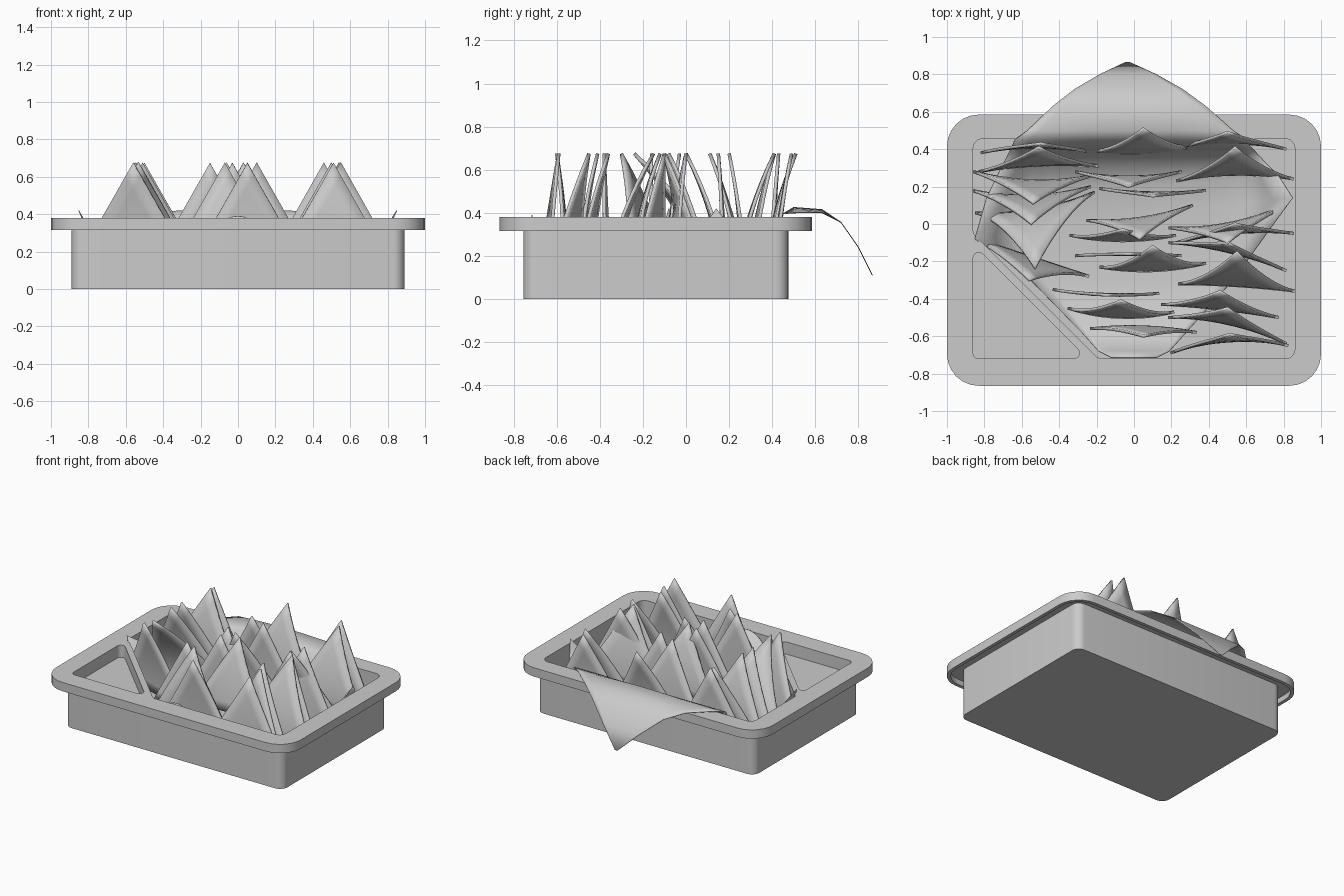
import bpy, bmesh, math
from mathutils import Vector

old = bpy.data.objects.get("Cube")
if old:
    bpy.data.objects.remove(old, do_unlink=True)

grey = bpy.data.materials.new("plain grey")
grey.use_nodes = True
grey.diffuse_color = (0.6, 0.6, 0.6, 1)
grey.node_tree.nodes["Principled BSDF"].inputs["Base Color"].default_value = (0.6, 0.6, 0.6, 1)


def finish(name, bm):
    """Turn a bmesh into a named object in the grey material."""
    bmesh.ops.recalc_face_normals(bm, faces=bm.faces[:])
    mesh = bpy.data.meshes.new(name)
    bm.to_mesh(mesh)
    bm.free()
    mesh.materials.append(grey)
    obj = bpy.data.objects.new(name, mesh)
    bpy.context.collection.objects.link(obj)
    return obj


def shade(obj, angle):
    bpy.ops.object.select_all(action="DESELECT")
    obj.select_set(True)
    bpy.context.view_layer.objects.active = obj
    bpy.ops.object.shade_smooth_by_angle(angle=math.radians(angle))


def thicken(obj, thickness):
    solid = obj.modifiers.new("thickness", "SOLIDIFY")
    solid.thickness, solid.offset = thickness, 0


def rounded(corners, radius, steps=6):
    """Outline of a convex polygon with circular corners."""
    pts = []
    for i, c in enumerate(corners):
        p = Vector((*c, 0))
        a = (Vector((*corners[i - 1], 0)) - p).normalized()
        b = (Vector((*corners[(i + 1) % len(corners)], 0)) - p).normalized()
        half = a.angle(b) / 2
        mid = p + (a + b).normalized() * radius / math.sin(half)
        reach = radius / math.tan(half)
        start = (p + a * reach - mid).normalized()
        end = (p + b * reach - mid).normalized()
        pts += [mid + start.slerp(end, k / steps).normalized() * radius
                for k in range(steps + 1)]
    return pts


def loft(name, sections):
    """Closed solid through (outline, height) sections."""
    bm = bmesh.new()
    loops = [[bm.verts.new((p.x, p.y, z)) for p in outline] for outline, z in sections]
    for low, high in zip(loops, loops[1:]):
        for i in range(len(low)):
            bm.faces.new((low[i - 1], low[i], high[i], high[i - 1]))
    bm.faces.new(loops[0][::-1])
    bm.faces.new(loops[-1])
    return finish(name, bm)


def box(hx, y0, y1, radius):
    return rounded([(-hx, y0), (hx, y0), (hx, y1), (-hx, y1)], radius)


# Tray: straight body, overhanging rim with a hollow underside
TOP = 0.38
body = box(0.89, -0.755, 0.475, 0.06)
lip_in = box(0.975, -0.84, 0.56, 0.145)
lip_out = box(1.0, -0.865, 0.585, 0.17)
tray = loft("tray", [(body, 0), (body, 0.355), (lip_in, 0.355),
                     (lip_in, 0.315), (lip_out, 0.315), (lip_out, TOP)])

# Cavities: large five-sided bowl and small corner compartment
bowl = rounded([(-0.19, -0.72), (0.86, -0.72), (0.86, 0.455),
                (-0.86, 0.455), (-0.86, -0.05)], 0.05)
corner = rounded([(-0.86, -0.72), (-0.25, -0.72), (-0.86, -0.11)], 0.03)
for outline, floor in ((bowl, 0.04), (corner, 0.29)):
    cutter = loft("cavity_cutter", [(outline, floor), (outline, 0.5)])
    cutter.hide_render = True
    cut = tray.modifiers.new("cavity", "BOOLEAN")
    cut.operation, cut.solver, cut.object = "DIFFERENCE", "EXACT", cutter
    bpy.context.view_layer.objects.active = tray
    bpy.ops.object.modifier_apply(modifier=cut.name)
    bpy.data.objects.remove(cutter, do_unlink=True)
shade(tray, 30)

# Liner: cloth sheet lying in the bowl and hanging over the back rim
# each row is (y, z, half width)
rows = [(-0.715, 0.39, 0.12), (-0.68, 0.2, 0.19), (-0.58, 0.1, 0.28),
        (-0.3, 0.06, 0.54), (-0.1, 0.06, 0.72), (0.03, 0.06, 0.85),
        (0.2, 0.07, 0.78), (0.32, 0.11, 0.7), (0.41, 0.28, 0.64),
        (0.45, 0.395, 0.62), (0.5, 0.425, 0.55), (0.63, 0.415, 0.41),
        (0.72, 0.355, 0.29), (0.8, 0.24, 0.15), (0.865, 0.11, 0.01)]
bm = bmesh.new()
COLS = 16
previous = None
for y, z, half in rows:
    line = []
    for i in range(COLS + 1):
        x = half * (2 * i / COLS - 1)
        skew = 0.13 * x * max(0, 1 - abs(y - 0.03) / 0.4)
        climb = max(0, (abs(x) - 0.58) / 0.27) ** 2 * 0.36 if y < 0.4 else 0
        droop = 0.03 * (x / 0.6) ** 2 if 0.46 < y < 0.7 else 0
        if y < -0.7:
            droop = 0.06 * (x / half) ** 2
        line.append(bm.verts.new((x - 0.04 * max(0, y), y + skew, z + climb - droop)))
    if previous:
        for i in range(COLS):
            bm.faces.new((previous[i], previous[i + 1], line[i + 1], line[i]))
    previous = line
liner = finish("cloth_liner", bm)
shade(liner, 80)
thicken(liner, 0.004)


def chip(name, half, y_left, y_right, xa, ya, bulge):
    """Curved equilateral chip standing on one edge, tip just under 0.7 high."""
    n, height = 8, half * 1.76
    base = 0.675 - height
    bm = bmesh.new()
    y_mid = (y_left + y_right) / 2
    lean = ya - y_mid
    grid = []
    for r in range(n + 1):
        v = r / n
        row = []
        for i in range(n - r + 1):
            s = (2 * i - (n - r)) / n
            y = y_mid + s * (y_right - y_left) / 2 + lean * v ** 1.7
            y += bulge * (1 - s * s) * (1 - v)
            row.append(bm.verts.new((xa + half * s, y, base + height * v)))
        grid.append(row)
    for low, high in zip(grid, grid[1:]):
        for i in range(len(high)):
            bm.faces.new((low[i], low[i + 1], high[i]))
            if i:
                bm.faces.new((low[i], high[i], high[i - 1]))
    obj = finish(name, bm)
    shade(obj, 60)
    thicken(obj, 0.016)


# Chips in three columns: (left y, right y, apex x, apex y, base bulge)
columns = {
    "left": (0.32, [
        (0.38, 0.37, -0.5, 0.43, 0.04), (0.28, 0.31, -0.51, 0.41, 0.02),
        (0.28, 0.26, -0.54, 0.11, -0.04), (0.18, 0.2, -0.55, 0.0, -0.04),
        (0.06, 0.17, -0.53, -0.24, -0.04), (-0.07, -0.28, -0.56, -0.3, 0.0)]),
    "middle": (0.285, [
        (0.39, 0.41, 0.05, 0.51, -0.02), (0.28, 0.28, -0.03, 0.2, -0.03),
        (0.19, 0.18, 0.1, 0.15, -0.02), (0.02, 0.1, 0.03, -0.08, -0.03),
        (-0.06, -0.06, -0.06, -0.03, -0.03), (-0.17, -0.17, -0.03, -0.16, 0.01),
        (-0.23, -0.21, 0.1, -0.12, -0.03), (-0.35, -0.37, -0.15, -0.38, -0.02),
        (-0.45, -0.47, -0.07, -0.41, -0.04), (-0.56, -0.58, 0.05, -0.6, 0.02)]),
    "right": (0.315, [
        (0.39, 0.4, 0.5, 0.49, 0.04), (0.23, 0.24, 0.54, 0.41, 0.03),
        (-0.02, 0.1, 0.5, -0.1, -0.04), (-0.1, -0.05, 0.54, 0.0, 0.03),
        (-0.1, -0.25, 0.5, -0.1, 0.03), (-0.32, -0.36, 0.55, -0.15, 0.01),
        (-0.43, -0.5, 0.46, -0.36, 0.01), (-0.5, -0.64, 0.5, -0.45, 0.04),
        (-0.69, -0.65, 0.51, -0.59, 0.05)]),
}
for side, (half, chips) in columns.items():
    for k, spec in enumerate(chips):
        chip(f"{side}_chip_{k + 1}", half, *spec)
